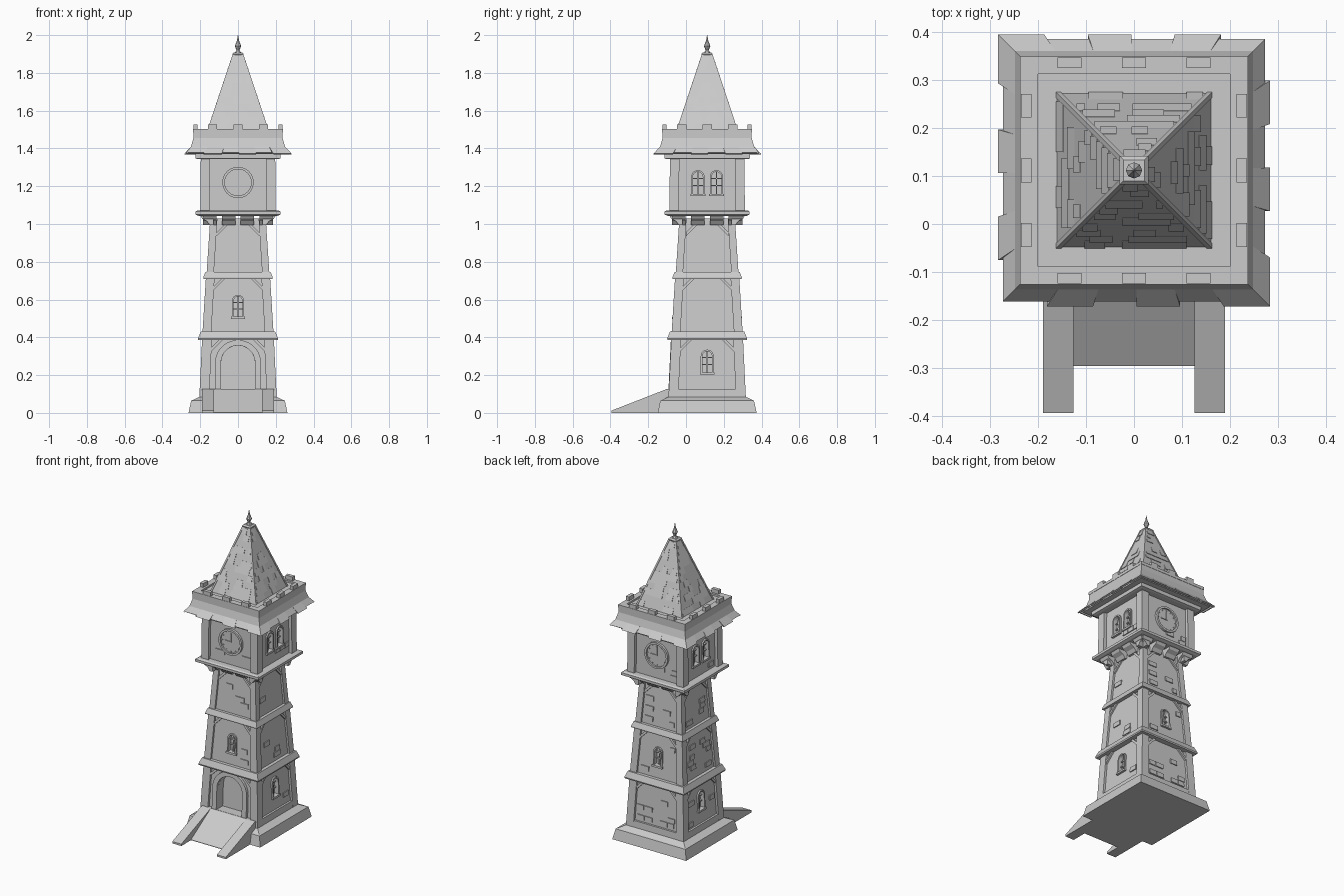
import bpy, bmesh, math, random

random.seed(4)
if "Cube" in bpy.data.objects:
    bpy.data.objects.remove(bpy.data.objects["Cube"])

stone = bpy.data.materials.new("plain grey stone")
stone.use_nodes = True
GREY = (0.6, 0.6, 0.6, 1)
stone.diffuse_color = GREY
stone.node_tree.nodes["Principled BSDF"].inputs["Base Color"].default_value = GREY

CY = 0.112  # tower axis
FRONT, LEFT, BACK, RIGHT = range(4)
SIDES = range(4)


def finish(name, bm):
    bmesh.ops.recalc_face_normals(bm, faces=bm.faces)
    mesh = bpy.data.meshes.new(name)
    bm.to_mesh(mesh)
    bm.free()
    mesh.materials.append(stone)
    ob = bpy.data.objects.new(name, mesh)
    bpy.context.collection.objects.link(ob)
    return ob


def loft(name, rings):
    """Closed solid through matching rings of points."""
    bm = bmesh.new()
    loops = [[bm.verts.new(p) for p in ring] for ring in rings]
    n = len(loops[0])
    for a, b in zip(loops, loops[1:]):
        for i in range(n):
            j = (i + 1) % n
            bm.faces.new((a[i], a[j], b[j], b[i]))
    bm.faces.new(loops[0])
    bm.faces.new(loops[-1])
    return finish(name, bm)


def at(side, u, d, z):
    """Point on a tower side: u across, d out from the axis."""
    for _ in range(side):
        u, d = d, -u
        u, d = u, d
    x, y = u, -d
    return (x, CY + y, z)


def square(h, z):
    return [(sx * h, CY + sy * h, z) for sx, sy in ((-1, -1), (1, -1), (1, 1), (-1, 1))]


def tier(name, *levels):
    return loft(name, [square(h, z) for z, h in levels])


def plate(name, side, outline, depth, lo, hi):
    """Outline in (u, z) raised from the surface depth(z)."""
    return loft(name, [[at(side, u, depth(z) + o, z) for u, z in outline] for o in (lo, hi)])


def rect(u0, u1, z0, z1):
    return [(u0, z0), (u1, z0), (u1, z1), (u0, z1)]


def arch(u, r, z0, z1, n=10):
    spring = z1 - r
    arc = [(u - r * math.cos(math.pi * i / n), spring + r * math.sin(math.pi * i / n)) for i in range(n + 1)]
    return [(u - r, z0)] + arc + [(u + r, z0)]


def circle(r, z, n=24):
    return [(r * math.sin(2 * math.pi * i / n), z + r * math.cos(2 * math.pi * i / n)) for i in range(n + 1)]


def ramp_between(z0, h0, z1, h1):
    return lambda z: h0 + (h1 - h0) * (z - z0) / (z1 - z0)


def cut(wall, side, outline, depth, deep):
    cutter = plate("cutter", side, outline, depth, -deep, 0.03)
    mod = wall.modifiers.new("opening", "BOOLEAN")
    mod.operation, mod.object, mod.solver = "DIFFERENCE", cutter, "EXACT"
    bpy.context.view_layer.objects.active = wall
    bpy.ops.object.modifier_apply(modifier=mod.name)
    bpy.data.objects.remove(cutter)


def window(wall, side, depth, u, r, z0, z1):
    cut(wall, side, arch(u, r - 0.008, z0, z1 - 0.008), depth, 0.02)
    plate("window_frame", side, arch(u, r, z0, z1) + arch(u, r - 0.009, z0, z1 - 0.009)[::-1], depth, -0.002, 0.009)
    plate("window_sill", side, rect(u - r - 0.004, u + r + 0.004, z0 - 0.012, z0), depth, -0.002, 0.014)
    plate("window_bar", side, rect(u - 0.003, u + 0.003, z0, z1 - 0.008), depth, -0.022, -0.008)
    for t in (0.35, 0.65):
        z = z0 + t * (z1 - z0)
        plate("window_bar", side, rect(u - r + 0.006, u + r - 0.006, z - 0.003, z + 0.003), depth, -0.022, -0.008)


# Plinth
tier("plinth", (0, 0.262), (0.065, 0.248), (0.068, 0.24), (0.085, 0.205))

# Storeys: recessed walls, corner posts, braces and raised bricks
STOREYS = [(0.08, 0.205, 0.39, 0.19, 0.052, 0.014), (0.425, 0.188, 0.715, 0.17, 0.046, 0.012),
           (0.74, 0.166, 1.03, 0.147, 0.038, 0.012), (1.06, 0.2, 1.35, 0.197, 0.05, 0.02)]
walls, panels = [], []
for level, (z0, h0, z1, h1, w, recess) in enumerate(STOREYS):
    face = ramp_between(z0, h0 - recess, z1, h1 - recess)
    walls.append(tier("storey_wall", (z0, h0 - recess), (z1, h1 - recess)))
    panels.append(face)
    for s in SIDES:
        post = []
        for z, h in ((z0, h0), (z1, h1)):
            post.append([at(s, a * h - i * w, b * h - j * w, z) for a, b, i, j in
                         ((1, 1, 0, 0), (1, 1, 1, 0), (1, 1, 1, 1), (1, 1, 0, 1))])
        loft("corner_post", post)
        if level < 3:
            top = 1.0 if level == 2 else z1
            for m in (-1, 1):
                e = h1 - w + 0.004
                plate("brace", s, [(m * e, top - 0.065), (m * e, top - 0.045), (m * (e - 0.045), top),
                                   (m * (e - 0.065), top)], face, -0.002, recess * 0.8)
        # Bricks, kept clear of doors, windows and clocks
        edge = h1 - w - 0.004
        clear = 0
        if level == 0:
            clear = 0.14 if s == FRONT else 0.05 if s in (LEFT, RIGHT) else 0
        elif level == 1 and s in (FRONT, BACK):
            clear = 0.045
        low = 0.14 if level == 0 else z0 + 0.03
        high = 1.13 if level == 3 else (z1 - 0.09)
        row = 0
        while low + row * 0.032 < high:
            z = low + row * 0.032
            u = -edge + (row % 2) * 0.03
            while u < edge - 0.03:
                end = min(u + random.uniform(0.045, 0.07), edge)
                if random.random() < 0.3 and (u > clear or end < -clear):
                    plate("brick", s, rect(u, end - 0.003, z, z + 0.029), face, -0.002, 0.006)
                u = end
            row += 1

# Sill course of the ground storey
outer = ramp_between(0.08, 0.205, 0.39, 0.19)
for s in SIDES:
    plate("base_rail", s, rect(-0.155, 0.155, 0.08, 0.127), outer, -0.03, -0.001)

# String courses and cornices
tier("lower_band", (0.385, 0.21), (0.393, 0.212), (0.43, 0.197))
tier("middle_band", (0.71, 0.183), (0.717, 0.184), (0.747, 0.172))
tier("gallery_band", (1.043, 0.208), (1.05, 0.225), (1.066, 0.225), (1.072, 0.215))
tier("upper_cornice", (1.343, 0.213), (1.347, 0.226), (1.372, 0.226))

# Corbels below the gallery
for s in SIDES:
    for u in (-0.15, -0.05, 0.05, 0.15):
        profile = [(0.13, 0.995), (0.15, 0.995), (0.165, 1.015), (0.19, 1.028), (0.2, 1.045), (0.13, 1.045)]
        loft("corbel", [[at(s, u + o, d, z) for d, z in profile] for o in (-0.036, 0.036)])

# Doorway
cut(walls[0], FRONT, arch(0, 0.09, 0.127, 0.357), panels[0], 0.05)
plate("door_surround", FRONT, arch(0, 0.122, 0.127, 0.386, 14) + arch(0, 0.09, 0.127, 0.357, 14)[::-1],
      panels[0], -0.003, 0.016)

# Windows
for s in (LEFT, RIGHT):
    window(walls[0], s, panels[0], 0, 0.034, 0.215, 0.335)
    for u in (-0.049, 0.049):
        window(walls[3], s, panels[3], u, 0.035, 1.16, 1.285)
for s in (FRONT, BACK):
    window(walls[1], s, panels[1], 0, 0.032, 0.51, 0.625)

# Clocks
for s in (FRONT, BACK):
    c = 1.22
    plate("clock_rim", s, circle(0.083, c) + circle(0.07, c)[::-1], panels[3], -0.002, 0.014)
    plate("clock_face", s, circle(0.071, c)[:-1], panels[3], -0.002, 0.004)
    plate("minute_hand", s, rect(-0.003, 0.003, c, c + 0.055), panels[3], 0.003, 0.009)
    plate("hour_hand", s, rect(-0.042, 0.003, c - 0.003, c + 0.003), panels[3], 0.003, 0.009)
    for k in range(12):
        a = k * math.pi / 6
        u, z = 0.062 * math.sin(a), c + 0.062 * math.cos(a)
        plate("hour_mark", s, rect(u - 0.003, u + 0.003, z - 0.003, z + 0.003), panels[3], 0.003, 0.007)

# Flared eaves of overlapping boards
tier("eave_core", (1.37, 0.262), (1.405, 0.242), (1.45, 0.232))
cuts = (-1, -0.64, -0.3, 0.02, 0.34, 0.66, 1)
for s in SIDES:
    for i, (a, b) in enumerate(zip(cuts, cuts[1:])):
        tip = 0.284 if (i + s) % 2 else 0.274
        rings = []
        for z, d in ((1.455, 0.236), (1.41, 0.249), (1.372 + (0.284 - tip) * 0.6, tip)):
            rings.append([at(s, a * d, d, z), at(s, b * d, d, z),
                          at(s, b * d, d - 0.01, z - 0.004), at(s, a * d, d - 0.01, z - 0.004)])
        loft("eave_board", rings)

# Parapet with merlons
tier("parapet_floor", (1.44, 0.236), (1.492, 0.236))
for s in SIDES:
    loft("parapet_wall", [[at(s, -d, d, z), at(s, d, d, z), at(s, e, e, z), at(s, -e, e, z)]
                          for z in (1.485, 1.503) for d, e in ((0.238, 0.201),)])
    for u in (-0.135, 0, 0.135):
        plate("merlon", s, rect(u - 0.025, u + 0.025, 1.5, 1.528), lambda z: 0.236, -0.022, 0)

# Spire with shingles and hip ridges
slope = ramp_between(1.49, 0.161, 1.9, 0.025)
tier("spire", (1.488, slope(1.488)), (1.9, 0.025))
for s in SIDES:
    rows = 11
    for r in range(rows):
        z0 = 1.495 + r * 0.036
        z1 = z0 + 0.035
        lim = slope(z1) - 0.004
        u = -lim
        while u < lim - 0.01:
            end = min(u + random.uniform(0.025, 0.05), lim)
            if random.random() < 0.45:
                loft("shingle", [[at(s, p, slope(z) + o, z) for p, z, o in
                                  ((u, z0, k), (end, z0, k), (end, z1, k * 0.2), (u, z1, k * 0.2))]
                                 for k in (-0.003, 0.004)])
            u = end
    ridge = []
    for z in (1.49, 1.9):
        h = slope(z)
        ridge.append([at(s, h + 0.003, h + 0.003, z), at(s, h - 0.008, h + 0.003, z),
                      at(s, h - 0.008, h - 0.008, z), at(s, h + 0.003, h - 0.008, z)])
    loft("hip_ridge", ridge)

# Finial
tier("spire_cap", (1.893, 0.027), (1.9, 0.03), (1.908, 0.022))
knob = [(0.018, 1.905), (0.008, 1.92), (0.017, 1.942), (0.012, 1.955), (0.006, 1.97), (0.001, 2.0)]
loft("finial", [[(r * math.cos(k * math.pi / 4), CY + r * math.sin(k * math.pi / 4), z) for k in range(8)]
                for r, z in knob])

# Entrance ramp and its side walls
def wedge(name, x0, x1, profile):
    loft(name, [[(x, y, z) for y, z in profile] for x in (x0, x1)])

wedge("ramp", -0.127, 0.127, [(-0.05, 0), (-0.297, 0), (-0.297, 0.003), (-0.1, 0.126), (-0.05, 0.126)])
for m in (-1, 1):
    wedge("ramp_side", m * 0.126, m * 0.19, [(-0.05, 0), (-0.395, 0), (-0.395, 0.012), (-0.1, 0.127), (-0.05, 0.127)])
